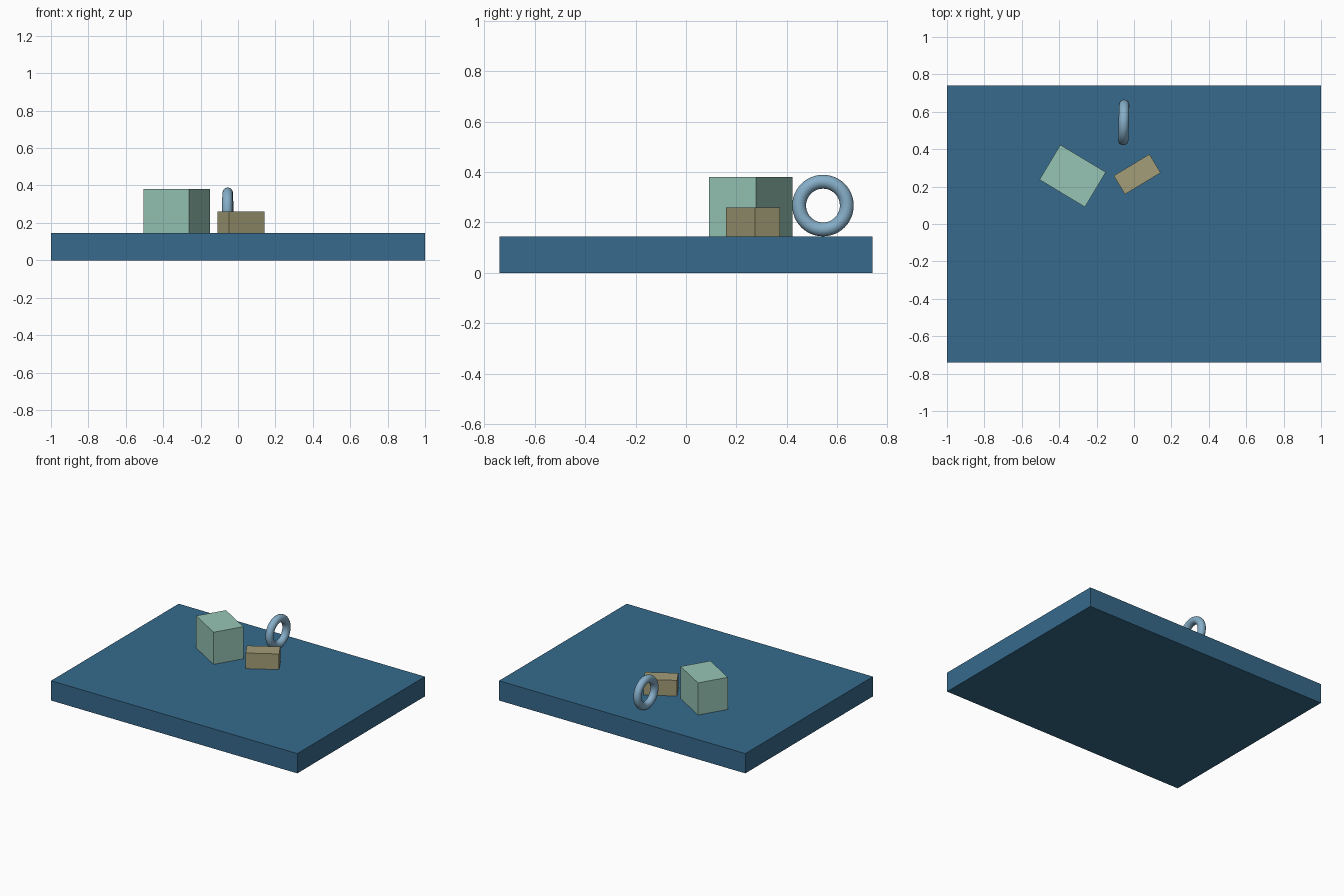
import bpy
import math

if "Cube" in bpy.data.objects:
    bpy.data.objects.remove(bpy.data.objects["Cube"])


def material(name, rgb):
    """Flat material from 0-255 display values, stored as linear."""
    mat = bpy.data.materials.new(name)
    mat.diffuse_color = [((c / 255 + 0.055) / 1.055) ** 2.4 for c in rgb] + [1]
    mat.use_nodes = True
    mat.node_tree.nodes["Principled BSDF"].inputs["Base Color"].default_value = mat.diffuse_color
    return mat


def box(name, size, centre, base, angle, mat):
    """Box resting at height base, turned about z."""
    z = base + size[2] / 2
    bpy.ops.mesh.primitive_cube_add(size=1, location=(*centre, z),
                                    rotation=(0, 0, math.radians(angle)))
    ob = bpy.context.object
    ob.name = name
    ob.scale = size
    bpy.ops.object.transform_apply(location=False, rotation=False, scale=True)
    ob.data.materials.append(mat)
    return ob


TOP = 0.145

# Base slab
box("base_slab", (2, 1.48, TOP), (0, 0), 0, 0,
    material("deep blue", (54, 106, 140)))

# Blocks standing on the slab
box("large_block", (0.284, 0.217, 0.236), (-0.328, 0.257), TOP, -31,
    material("pale green", (150, 197, 181)))
box("small_block", (0.223, 0.116, 0.115), (0.017, 0.266), TOP, 31,
    material("khaki", (163, 157, 119)))

# Upright ring
bpy.ops.mesh.primitive_torus_add(
    major_radius=0.0945, minor_radius=0.0275, major_segments=48,
    minor_segments=24, location=(-0.055, 0.543, TOP + 0.122),
    rotation=(0, math.radians(90), math.radians(-1.5)))
ring = bpy.context.object
ring.name = "ring"
ring.data.materials.append(material("sky blue", (134, 174, 200)))
bpy.ops.object.shade_smooth_by_angle()
